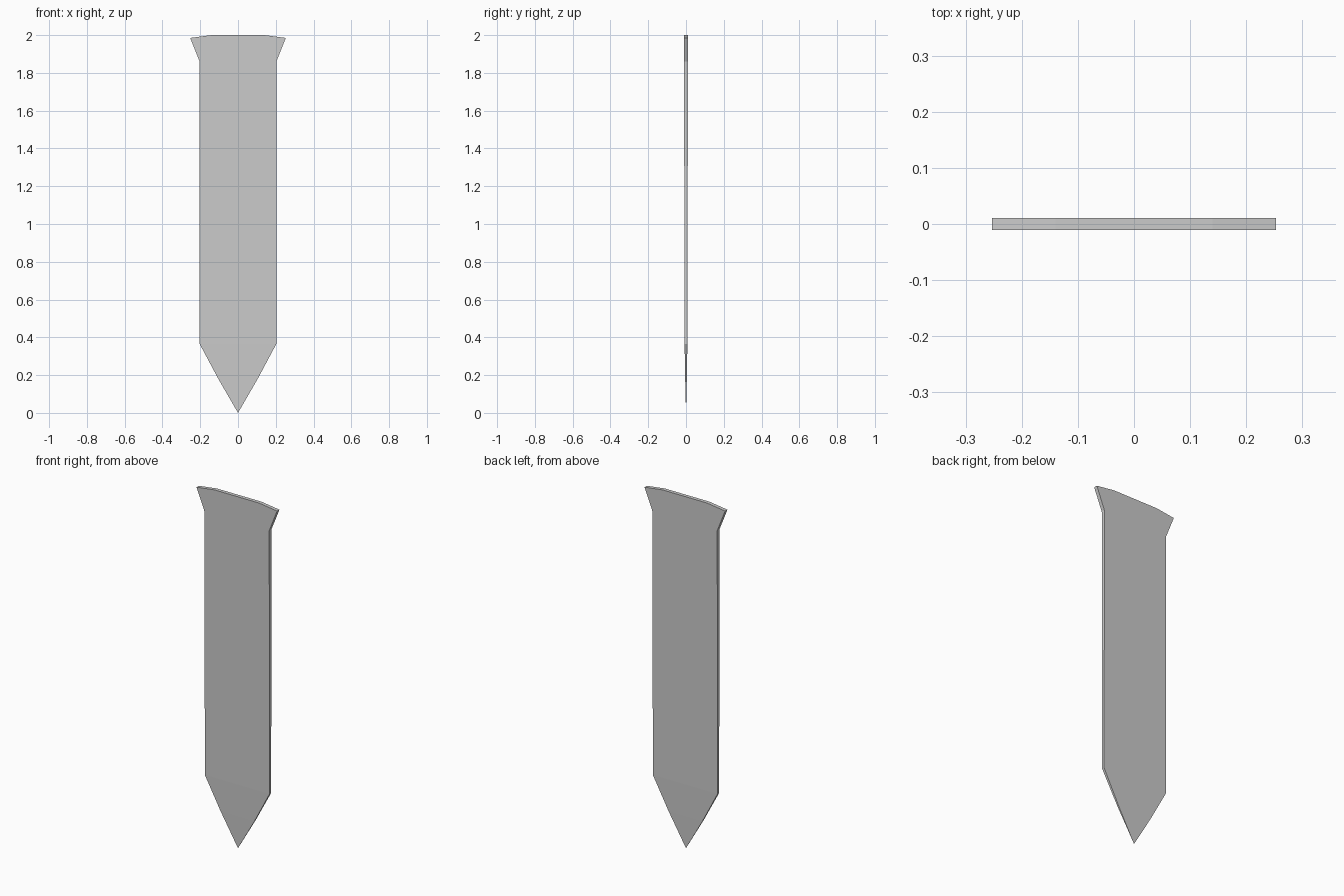
import bpy, bmesh

if "Cube" in bpy.data.objects:
    bpy.data.objects.remove(bpy.data.objects["Cube"])

# right half of the outline, tip to top: x, z, half thickness
half = [(0.107, 0.185, 0.0045), (0.203, 0.365, 0.0075), (0.203, 1.86, 0.0103),
        (0.253, 1.985, 0.0105), (0.14, 2.0, 0.0105)]

bm = bmesh.new()
tip = bm.verts.new((0, 0, 0))


def make_side(s):
    """Vertex pairs (right, left) for one face of the blade, tip upward."""
    return [(bm.verts.new((x, s * t, z)), bm.verts.new((-x, s * t, z))) for x, z, t in half]


front, back = make_side(-1), make_side(1)

# broad front and back faces
for rows in (front, back):
    bm.faces.new((tip, rows[0][0], rows[0][1]))
    for a, b in zip(rows, rows[1:]):
        bm.faces.new((a[0], b[0], b[1], a[1]))

# narrow edges on both sides
for i in (0, 1):
    bm.faces.new((tip, front[0][i], back[0][i]))
    for k in range(len(half) - 1):
        bm.faces.new((front[k][i], front[k + 1][i], back[k + 1][i], back[k][i]))

# top cap
bm.faces.new((front[-1][0], front[-1][1], back[-1][1], back[-1][0]))
bmesh.ops.recalc_face_normals(bm, faces=bm.faces)

mesh = bpy.data.meshes.new("blade")
bm.to_mesh(mesh)
bm.free()
blade = bpy.data.objects.new("blade", mesh)
bpy.context.collection.objects.link(blade)
